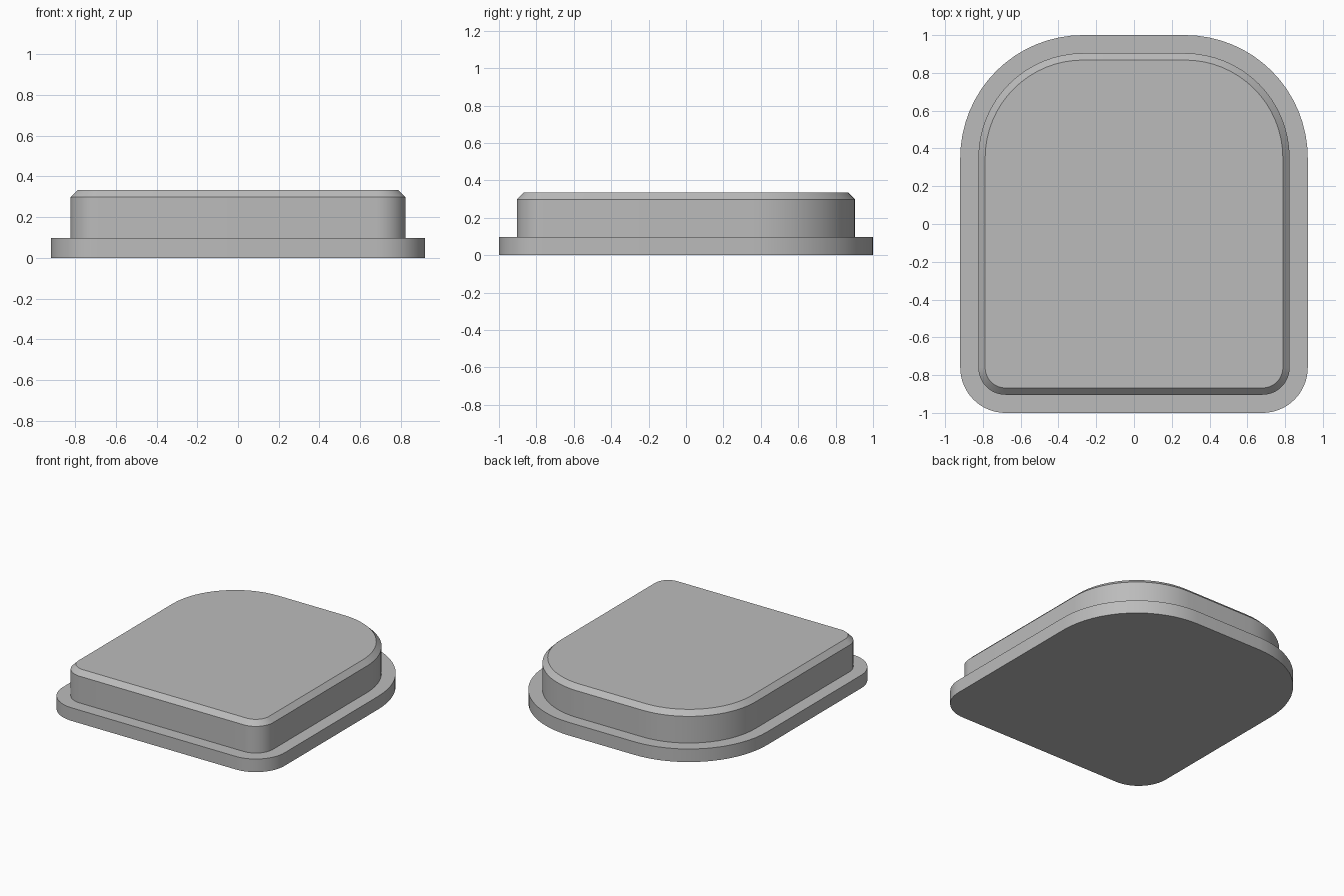
import bpy, bmesh
from math import sin, cos, pi, radians

cube = bpy.data.objects.get("Cube")
if cube:
    bpy.data.objects.remove(cube, do_unlink=True)

# Single grey material
GREY = (0.5, 0.5, 0.5, 1.0)
mat = bpy.data.materials.new("plain_grey")
mat.use_nodes = True
mat.diffuse_color = GREY
mat.node_tree.nodes["Principled BSDF"].inputs["Base Color"].default_value = GREY

HALF_W, HALF_D = 0.92, 1.0
FRONT_R, BACK_R = 0.24, 0.65
SEGMENTS = 16


def outline(inset):
    """Rounded outline: broad curves at the back, tight ones at the front."""
    points = []
    corners = [(1, 1, BACK_R), (-1, 1, BACK_R), (-1, -1, FRONT_R), (1, -1, FRONT_R)]
    for i, (sx, sy, r) in enumerate(corners):
        cx, cy = sx * (HALF_W - r), sy * (HALF_D - r)
        for k in range(SEGMENTS + 1):
            a = (i + k / SEGMENTS) * pi / 2
            points.append((cx + (r - inset) * cos(a), cy + (r - inset) * sin(a)))
    return points


# Stepped cross-section as (inset, height): flange, wall, bevelled rim
profile = [(0, 0), (0, 0.098), (0.096, 0.098), (0.096, 0.298), (0.132, 0.334)]

bm = bmesh.new()
rings = [[bm.verts.new((x, y, z)) for x, y in outline(inset)] for inset, z in profile]
for low, high in zip(rings, rings[1:]):
    for i in range(len(low)):
        j = (i + 1) % len(low)
        bm.faces.new((low[i], low[j], high[j], high[i]))
bm.faces.new(rings[0][::-1])
bm.faces.new(rings[-1])

mesh = bpy.data.meshes.new("flanged_cap")
bm.to_mesh(mesh)
bm.free()
mesh.materials.append(mat)
cap = bpy.data.objects.new("flanged_cap", mesh)
bpy.context.collection.objects.link(cap)

# Smooth curved walls, crisp rims
bpy.ops.object.select_all(action='DESELECT')
cap.select_set(True)
bpy.context.view_layer.objects.active = cap
bpy.ops.object.shade_smooth_by_angle(angle=radians(30))
